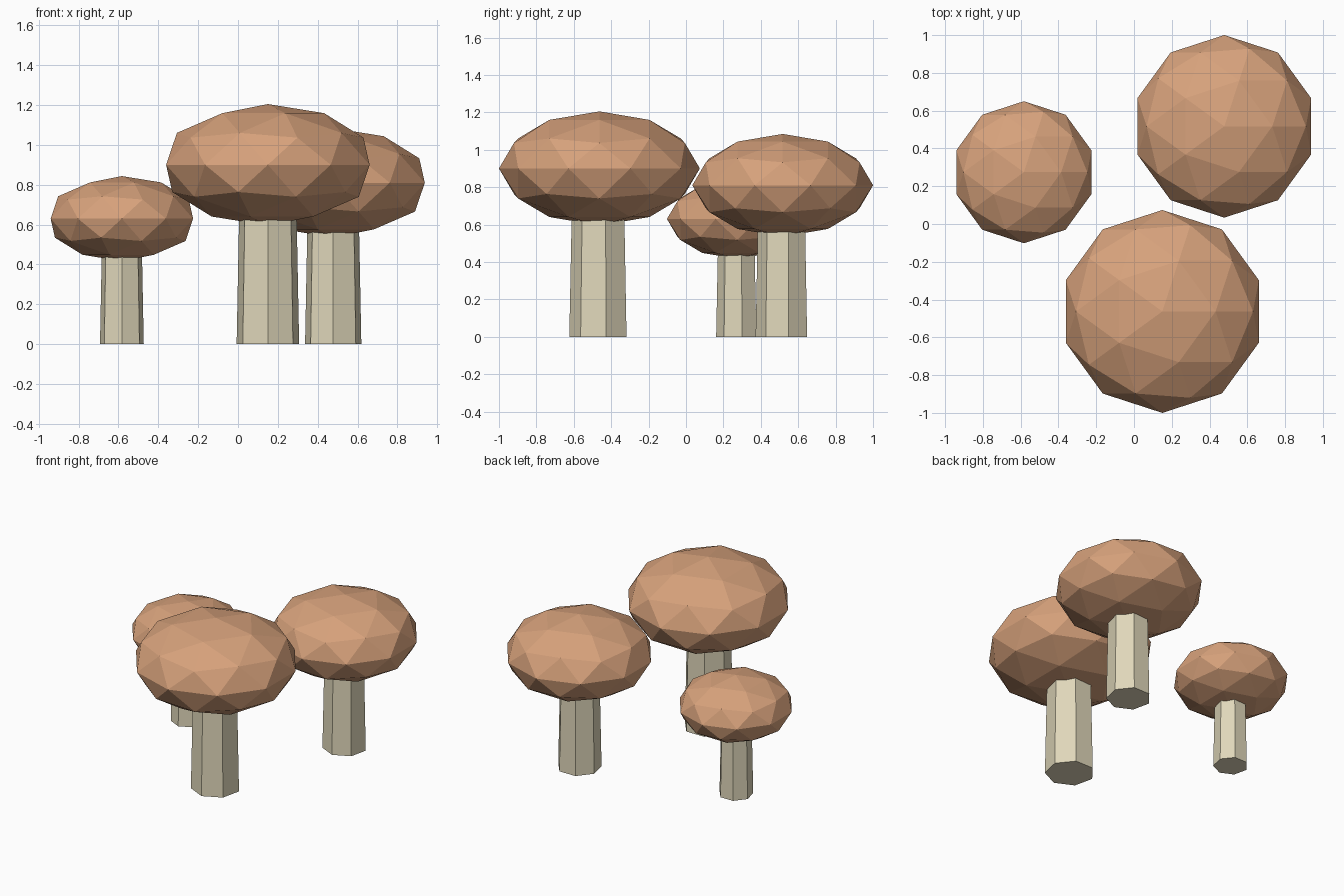
import bpy, bmesh, math
from mathutils import Matrix

if "Cube" in bpy.data.objects:
    bpy.data.objects.remove(bpy.data.objects["Cube"])


def material(name, rgb):
    m = bpy.data.materials.new(name)
    m.diffuse_color = (*rgb, 1.0)
    m.use_nodes = True
    m.node_tree.nodes["Principled BSDF"].inputs["Base Color"].default_value = m.diffuse_color
    return m


CAP = material("warm_brown", (0.68, 0.36, 0.20))
STEM = material("pale_cream", (0.74, 0.68, 0.49))


def add_object(name, bm, mat, x, y):
    bmesh.ops.recalc_face_normals(bm, faces=bm.faces)
    mesh = bpy.data.meshes.new(name)
    bm.to_mesh(mesh)
    bm.free()
    mesh.materials.append(mat)
    obj = bpy.data.objects.new(name, mesh)
    obj.location = (x, y, 0)
    bpy.context.collection.objects.link(obj)


def mushroom(size, x, y, s):
    # Seven-sided tapered stem with one corner facing the front
    bm = bmesh.new()
    rings = []
    for r, z in ((0.161, 0.0), (0.146, 0.75)):
        rings.append([bm.verts.new((r * s * math.sin(i * math.tau / 7),
                                    -r * s * math.cos(i * math.tau / 7), z * s))
                      for i in range(7)])
    low, high = rings
    for i in range(7):
        j = (i + 1) % 7
        bm.faces.new((low[i], low[j], high[j], high[i]))
    bm.faces.new(low)
    bm.faces.new(high)
    add_object(size + "_stem", bm, STEM, x, y)

    # Flattened faceted cap
    bm = bmesh.new()
    bmesh.ops.create_icosphere(
        bm, subdivisions=2, radius=1.0,
        matrix=Matrix.Translation((0, 0, 0.9 * s))
        @ Matrix.Diagonal((0.537 * s, 0.537 * s, 0.305 * s, 1)))
    add_object(size + "_cap", bm, CAP, x, y)


mushroom("large", 0.15, -0.463, 1.0)
mushroom("medium", 0.478, 0.517, 0.9)
mushroom("small", -0.583, 0.274, 0.7)
